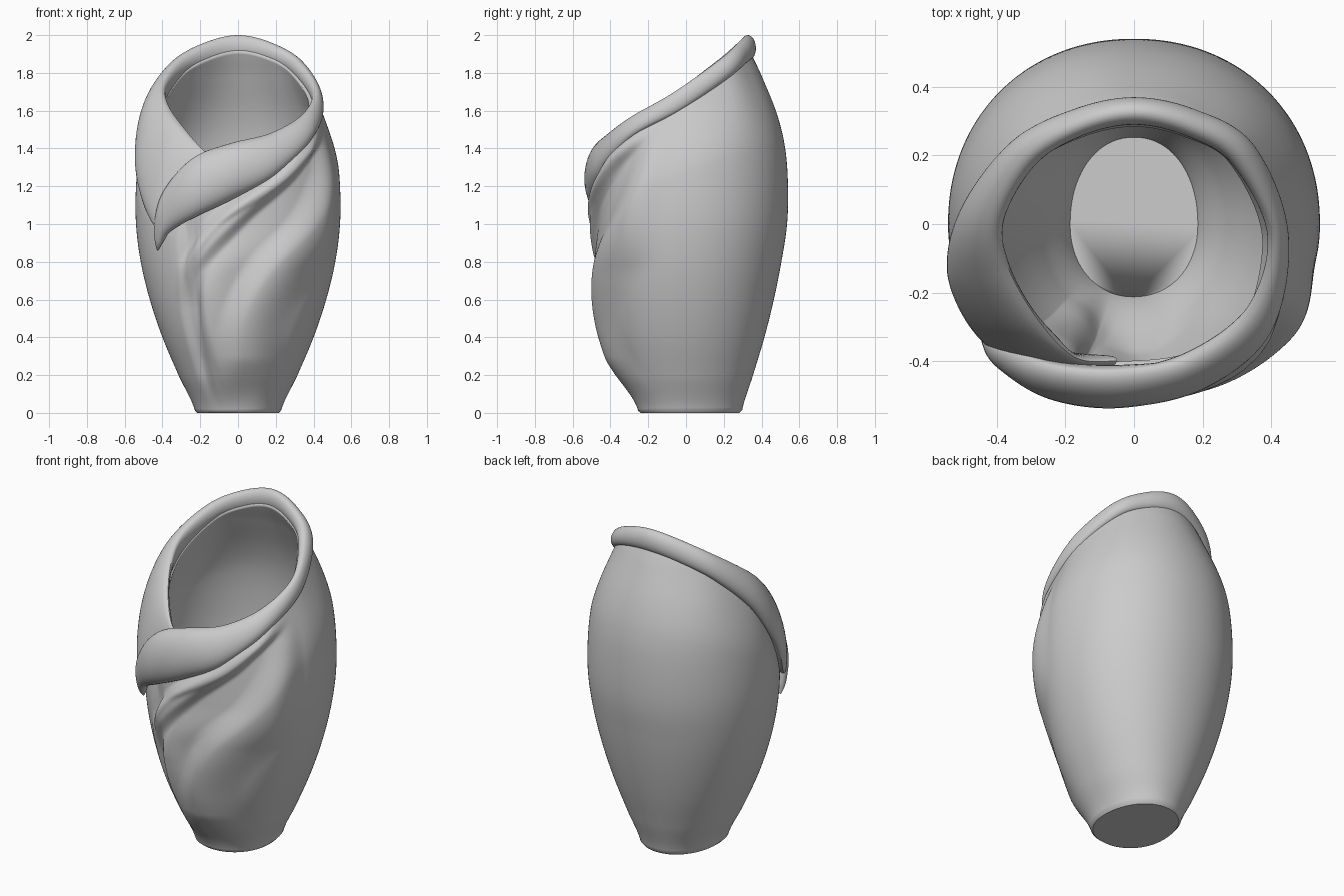
import bpy, math
from mathutils import Vector

if "Cube" in bpy.data.objects:
    bpy.data.objects.remove(bpy.data.objects["Cube"])


def spline(rows, u):
    """Catmull-Rom through equally spaced rows of numbers."""
    u = max(0, min(len(rows) - 1.0001, u))
    i = int(u)
    f = u - i
    a, b, c, d = (rows[max(0, min(len(rows) - 1, i + k))] for k in (-1, 0, 1, 2))
    return [0.5 * (2 * q + (r - p) * f + (2 * p - 5 * q + 4 * r - s) * f * f
                   + (3 * q - p - 3 * r + s) * f ** 3) for p, q, r, s in zip(a, b, c, d)]


def smooth(lo, hi, v):
    t = max(0, min(1, (v - lo) / (hi - lo)))
    return t * t * (3 - 2 * t)


def make(name, verts, faces):
    me = bpy.data.meshes.new(name)
    me.from_pydata(verts, [], faces)
    ob = bpy.data.objects.new(name, me)
    bpy.context.collection.objects.link(ob)
    return ob


# Rolled rim stations: upper edge xyz, lower edge xyz, bulge
RIM = [
    (-.05, -.40, 1.30, -.12, -.41, 1.15, .02),
    (-.17, -.39, 1.38, -.38, -.37, .98, .03),
    (-.28, -.28, 1.50, -.47, -.27, 1.04, .07),
    (-.37, -.12, 1.63, -.53, -.12, 1.28, .07),
    (-.39, .02, 1.75, -.49, .04, 1.53, .055),
    (-.30, .19, 1.885, -.35, .22, 1.74, .045),
    (-.16, .285, 1.965, -.175, .305, 1.835, .04),
    (.00, .325, 2.0, .00, .335, 1.87, .04),
    (.16, .285, 1.965, .175, .305, 1.845, .04),
    (.30, .19, 1.88, .335, .215, 1.765, .04),
    (.41, -.03, 1.72, .43, -.03, 1.60, .03),
    (.34, -.25, 1.58, .39, -.31, 1.45, .04),
    (.17, -.385, 1.48, .20, -.45, 1.26, .06),
    (-.03, -.43, 1.43, -.03, -.47, 1.13, .085),
    (-.22, -.42, 1.36, -.22, -.45, 1.04, .08),
    (-.36, -.37, 1.22, -.36, -.38, .96, .06),
    (-.42, -.33, 1.08, -.41, -.34, .89, .035),
    (-.43, -.31, .92, -.425, -.31, .86, .01),
]


def rim_mid(u):
    r = spline(RIM, u)
    return (Vector(r[:3]) + Vector(r[3:6])) / 2


# Rim: flattened tube swept along the stations
N, M = 320, 32
verts, faces = [], []
for i in range(N + 1):
    u = i / N * (len(RIM) - 1)
    r = spline(RIM, u)
    mid = rim_mid(u)
    axis = (Vector(r[:3]) - Vector(r[3:6])) / 2
    tan = rim_mid(u + .05) - rim_mid(u - .05)
    n = tan.cross(axis).normalized()
    if n.x * mid.x + n.y * mid.y < 0:
        n = -n
    inner = max(.4, min(1, 1.9 - 20 * r[6]))
    for k in range(M):
        a = 2 * math.pi * k / M
        s = math.sin(a)
        verts.append(mid + axis * math.cos(a) + n * s * r[6] * (1 if s > 0 else inner))
for i in range(N):
    for k in range(M):
        a, b = i * M + k, i * M + (k + 1) % M
        faces.append((a, a + M, b + M, b))
faces += [tuple(range(M)), tuple(range(N * M + M - 1, N * M - 1, -1))]
make("rolled_rim", verts, faces)

# Body profile every 0.2 in z: side radius, back y, front y
PROFILE = [(.225, .295, .25), (.315, .355, .34), (.40, .415, .415), (.467, .465, .455),
           (.515, .505, .47), (.54, .535, .465), (.54, .54, .45), (.52, .525, .43),
           (.475, .48, .40), (.41, .41, .36), (.34, .33, .30)]

# Front folds: height, rise from/to, fall from/to, weight 0 -> 1 over z, line x every 0.25 in z
LINE1 = (-.10, -.16, -.195, -.17, .03, .30, .46)
FOLDS = [(-.02, -.03, .02, .05, .12, 0, .3, (-.15, -.21, -.27, -.29, -.30, -.32, -.35)),
         (.015, -.05, 0, .01, .05, .6, .9, (-.13, -.20, -.24, -.25, -.13, .22, .44)),
         (.045, -.15, -.07, -.05, .02, .55, .85, LINE1),
         (.035, -.03, .03, .04, .2, 1.0, .6, LINE1),
         (.05, -.12, .02, .02, .26, 0, .3, (.02, .00, .02, .15, .37, .49, .53))]


def fold_height(x, z):
    h = 0
    for amp, r0, r1, f0, f1, z0, z1, xs in FOLDS:
        rows = [(v,) for v in xs]
        x0 = spline(rows, z / .25)[0]
        slope = (spline(rows, z / .25 + .1)[0] - spline(rows, z / .25 - .1)[0]) / .05
        d = (x - x0) / math.sqrt(1 + slope * slope)
        h += amp * smooth(r0, r1, d) * (1 - smooth(f0, f1, d)) * smooth(z0, z1, z)
    return h * smooth(.0, .3, z) * (1 - smooth(1.35, 1.6, z))


# Body: wrapped shell rising to the rim's centre line
SEG, ROWS = 256, 120
samples = []
for i in range(1501):
    p = rim_mid(1.2 + i / 1500 * 12.9)
    samples.append((math.atan2(p.y, p.x), p))


def body_point(a, z):
    rx, yb, yf = spline(PROFILE, z / .2)
    c, s = math.cos(a), math.sin(a)
    e = 2 / 2.1
    x = math.copysign(abs(c) ** e, c) * rx
    y = math.copysign(abs(s) ** e, s) * (yb if s > 0 else yf)
    if s < 0:
        h = fold_height(x, z) * smooth(.2, .65, -s)
        L = math.hypot(x, y)
        x, y = x * (1 + h / L), y * (1 + h / L)
    return Vector((x, y, z))


verts, faces, cols = [], [], []
for i in range(SEG):
    a = 2 * math.pi * i / SEG
    p = body_point(a, 1.6)
    ang = math.atan2(p.y, p.x)
    top = min(samples, key=lambda q: abs((q[0] - ang + math.pi) % (2 * math.pi) - math.pi))[1]
    shift = top - body_point(a, top.z)
    cols.append((a, top.z, shift))
for j in range(ROWS + 1):
    t = j / ROWS
    for a, z, shift in cols:
        p = body_point(a, t * z)
        if j == 0:
            p.x, p.y = p.x * .96, p.y * .96
        verts.append(p + shift * smooth(.75, 1, t))
for j in range(ROWS):
    for i in range(SEG):
        a, b = j * SEG + i, j * SEG + (i + 1) % SEG
        faces.append((a, b, b + SEG, a + SEG))
faces.append(tuple(range(SEG - 1, -1, -1)))   # flat foot
body = make("vase_body", verts, faces)
wall = body.modifiers.new("wall", 'SOLIDIFY')
wall.thickness = .05
wall.offset = -1

# Smooth shading, crisp foot and lip
for ob in list(bpy.context.collection.objects):
    bpy.ops.object.select_all(action='DESELECT')
    ob.select_set(True)
    bpy.context.view_layer.objects.active = ob
    bpy.ops.object.shade_smooth_by_angle(angle=math.radians(40))
